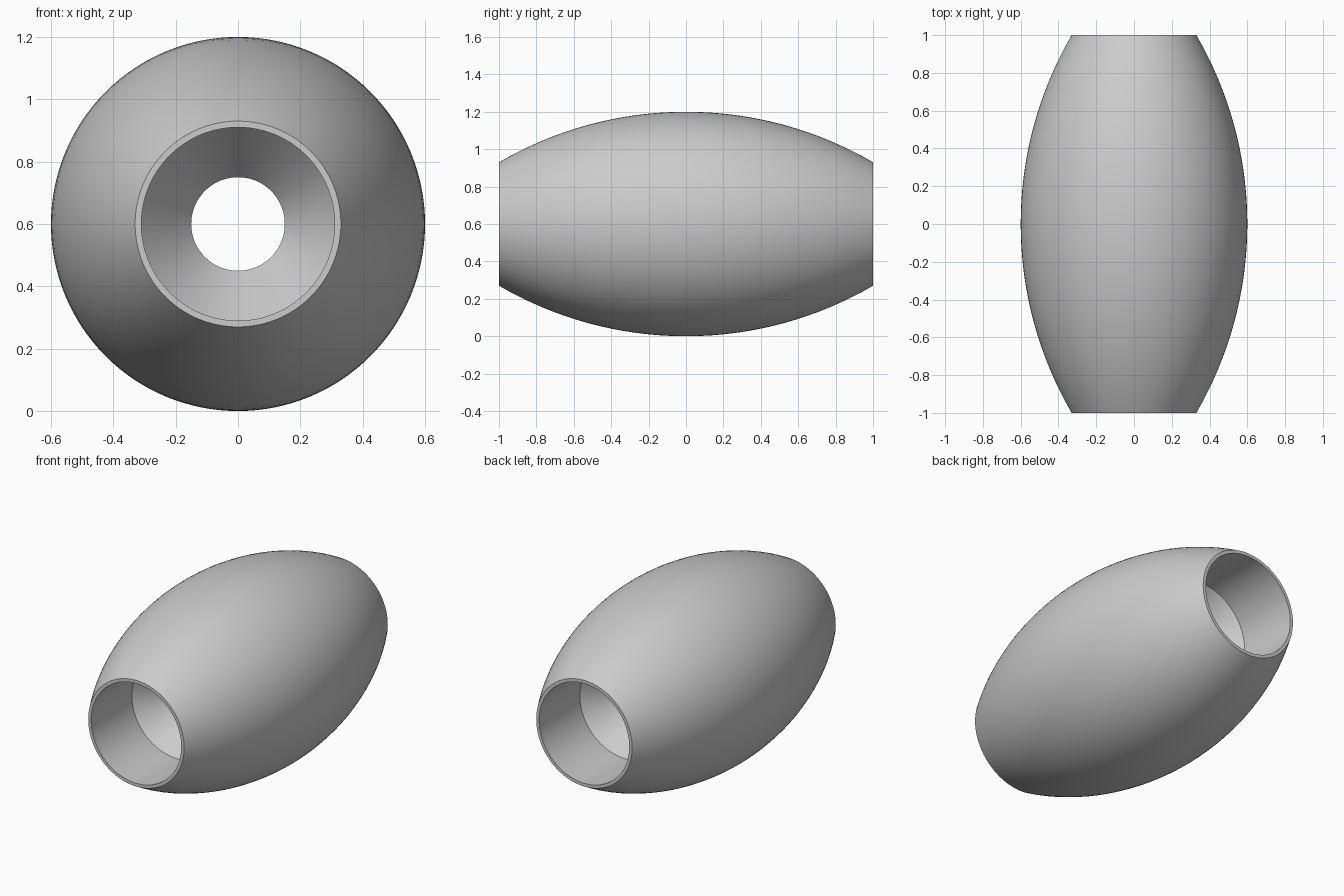
import bpy, bmesh, math

if "Cube" in bpy.data.objects:
    bpy.data.objects.remove(bpy.data.objects["Cube"])

SEGMENTS = 128
LENGTH, R_MID, R_END = 1.0, 0.60, 0.33      # half length, belly radius, end radius
R_BORE, R_HOLE = 0.31, 0.15                 # counterbore and through-hole radii
Z_AXIS = 0.60

# Outer barrel arc, as (y, radius)
sag = R_MID - R_END
arc_r = (LENGTH ** 2 + sag ** 2) / (2 * sag)
half_angle = math.asin(LENGTH / arc_r)
profile = []
for i in range(33):
    a = half_angle * (i / 16 - 1)
    profile.append((arc_r * math.sin(a), R_MID - arc_r + arc_r * math.cos(a)))

# Inner wall: counterbore, tapered seat and narrow hole, the same at both ends
bore = [(1.0, R_BORE), (0.6, R_BORE), (0.4, R_HOLE)]
profile += bore + [(-y, r) for y, r in reversed(bore)]

# Revolve the closed profile around the y axis
bm = bmesh.new()
rings = []
for y, r in profile:
    ring = []
    for s in range(SEGMENTS):
        t = 2 * math.pi * s / SEGMENTS
        ring.append(bm.verts.new((r * math.cos(t), y, Z_AXIS + r * math.sin(t))))
    rings.append(ring)
for k, ring in enumerate(rings):
    nxt = rings[(k + 1) % len(rings)]
    for s in range(SEGMENTS):
        n = (s + 1) % SEGMENTS
        bm.faces.new((ring[s], ring[n], nxt[n], nxt[s]))
bmesh.ops.recalc_face_normals(bm, faces=bm.faces)

mesh = bpy.data.meshes.new("barrel_bead")
bm.to_mesh(mesh)
bm.free()
bead = bpy.data.objects.new("barrel_bead", mesh)
bpy.context.collection.objects.link(bead)

# Plain grey material
grey = bpy.data.materials.new("light_grey")
grey.diffuse_color = (0.6, 0.6, 0.6, 1)
grey.use_nodes = True
grey.node_tree.nodes["Principled BSDF"].inputs["Base Color"].default_value = grey.diffuse_color
mesh.materials.append(grey)

# Smooth curves, crisp rims
bpy.context.view_layer.objects.active = bead
bead.select_set(True)
bpy.ops.object.shade_smooth_by_angle(angle=math.radians(30))
